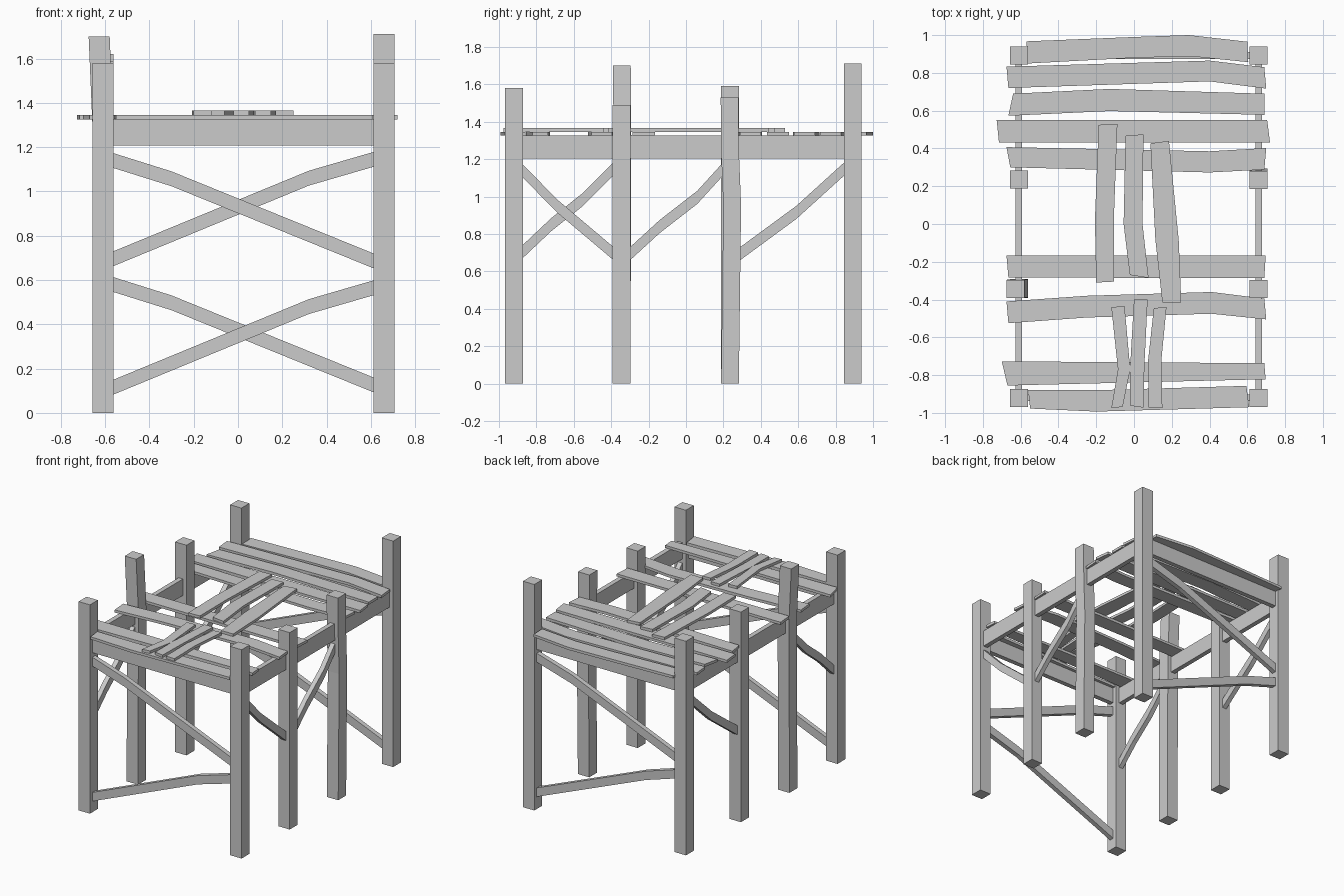
import bpy, bmesh
from mathutils import Vector


def loft(name, rings):
    """Closed bar through a few four-point rings."""
    bm = bmesh.new()
    vs = [[bm.verts.new(p) for p in r] for r in rings]
    for a, b in zip(vs, vs[1:]):
        for i in range(4):
            j = (i + 1) % 4
            bm.faces.new((a[i], a[j], b[j], b[i]))
    bm.faces.new(vs[0])
    bm.faces.new(vs[-1])
    bmesh.ops.recalc_face_normals(bm, faces=bm.faces)
    me = bpy.data.meshes.new(name)
    bm.to_mesh(me)
    bm.free()
    ob = bpy.data.objects.new(name, me)
    bpy.context.collection.objects.link(ob)
    return ob


def post(name, path, s=0.0475):
    loft(name, [[(x + a * s, y + b * s, z) for a, b in ((-1, -1), (1, -1), (1, 1), (-1, 1))]
                for x, y, z in path])


def bar(name, path, axis, at, height, thick=0.036):
    """Upright board: path of (u, z), lying across x or y, with vertical height."""
    rings = []
    for u, z in path:
        ring = []
        for h, t in ((-1, -1), (1, -1), (1, 1), (-1, 1)):
            w, zz = at + t * thick / 2, z + h * height / 2
            ring.append((u, w, zz) if axis == 'x' else (w, u, zz))
        rings.append(ring)
    loft(name, rings)


def plank(name, pairs, lo, hi):
    """Flat board from pairs of edge points (x, y, x, y)."""
    loft(name, [[(x0, y0, lo), (x1, y1, lo), (x1, y1, hi), (x0, y0, hi)]
                for x0, y0, x1, y1 in pairs])


L, R = -0.61, 0.66
F, B = -0.92, 0.892

# posts, some of them a little crooked
posts = {
    "left_post_1": [(L, F, 0), (L, F, 1.58)],
    "left_post_2": [(L, -0.345, 0), (L, -0.34, 1.3), (-0.627, -0.343, 1.70)],
    "left_post_3": [(L, 0.235, 0), (L, 0.235, 1.59)],
    "left_post_4": [(L, B, 0), (L, B, 1.62)],
    "right_post_1": [(R, F, 0), (R, F, 1.58)],
    "right_post_2": [(R, -0.345, 0), (R, -0.345, 1.49)],
    "right_post_3": [(R, 0.235, 0), (R, 0.247, 0.95), (R, 0.235, 1.25), (R, 0.233, 1.53)],
    "right_post_4": [(R, B, 0), (R, B, 1.71)],
}
for n, p in posts.items():
    post(n, p)

# beams under the deck
for n, x in (("left", L), ("right", R)):
    bar(n + "_side_beam", [(F, 1.265), (B, 1.265)], 'y', x, 0.125)
for n, y in (("front", F), ("back", B)):
    bar(n + "_beam", [(L, 1.267), (R, 1.267)], 'x', y, 0.12)

# end braces, the back ones cross the front ones
down = [(-0.59, 1.148), (-0.3, 1.057), (0.64, 0.675)]
up = [(-0.59, 0.685), (0.32, 1.06), (0.64, 1.153)]
drop = lambda path, d: [(u, z - d) for u, z in path]
bar("front_upper_brace", down, 'x', F, 0.067)
bar("front_lower_brace", drop(up, 0.58), 'x', F, 0.067)
bar("back_upper_brace", up, 'x', B, 0.067)
bar("back_lower_brace", drop(down, 0.56), 'x', B, 0.067)

# side braces
bar("right_brace_1", [(-0.9, 1.165), (-0.69, 0.95), (-0.37, 0.68)], 'y', R, 0.07)
bar("right_brace_2", [(-0.32, 0.675), (-0.14, 0.84), (0.06, 0.995), (0.21, 1.16)], 'y', R, 0.07)
bar("left_brace_1", [(-0.9, 0.68), (-0.72, 0.85), (-0.55, 0.985), (-0.37, 1.165)], 'y', L, 0.07)
bar("left_brace_2", [(0.27, 0.68), (0.59, 0.915), (0.86, 1.16)], 'y', L, 0.07)

# deck planks running across
deck = [
    [(-0.56, 0.85, -0.57, 0.967), (0.0, 0.88, 0.0, 0.99), (0.3, 0.888, 0.29, 1.0), (0.605, 0.857, 0.6, 0.965)],
    [(-0.665, 0.72, -0.675, 0.833), (0.4, 0.755, 0.4, 0.865), (0.7, 0.717, 0.69, 0.83)],
    [(-0.665, 0.573, -0.64, 0.69), (-0.13, 0.598, -0.13, 0.715), (0.69, 0.578, 0.69, 0.69)],
    [(-0.715, 0.432, -0.727, 0.55), (0.72, 0.432, 0.705, 0.55)],
    [(-0.655, 0.3, -0.675, 0.407), (0.4, 0.273, 0.4, 0.385), (0.69, 0.288, 0.7, 0.402)],
    [(-0.665, -0.283, -0.675, -0.167), (0.69, -0.287, 0.697, -0.167)],
    [(-0.665, -0.525, -0.675, -0.41), (-0.25, -0.495, -0.25, -0.38), (0.41, -0.475, 0.41, -0.36),
     (0.7, -0.505, 0.69, -0.395)],
    [(-0.67, -0.855, -0.7, -0.727), (0.697, -0.822, 0.69, -0.737)],
    [(-0.55, -0.977, -0.56, -0.88), (-0.2, -0.993, -0.2, -0.88), (0.61, -0.97, 0.595, -0.857)],
]
for i, p in enumerate(deck):
    plank(f"deck_plank_{i + 1}", p, 1.326, 1.346)

# loose planks lying lengthwise on the deck
loose = [
    [(-0.20, -0.31, -0.105, -0.305), (-0.207, 0.02, -0.107, 0.02), (-0.187, 0.525, -0.088, 0.53)],
    [(-0.022, -0.27, 0.077, -0.285), (-0.055, 0.0, 0.045, 0.0), (-0.045, 0.467, 0.05, 0.475)],
    [(0.15, -0.415, 0.25, -0.415), (0.113, -0.08, 0.237, -0.09), (0.087, 0.427, 0.185, 0.44)],
    [(-0.12, -0.975, -0.06, -0.968), (-0.085, -0.77, -0.02, -0.77), (-0.12, -0.44, -0.05, -0.435)],
    [(-0.02, -0.962, 0.05, -0.972), (-0.02, -0.75, 0.055, -0.75), (0.0, -0.4, 0.072, -0.4)],
    [(0.077, -0.972, 0.15, -0.975), (0.075, -0.72, 0.145, -0.72), (0.105, -0.445, 0.172, -0.44)],
]
for i, p in enumerate(loose):
    plank(f"loose_plank_{i + 1}", p, 1.346, 1.366)
